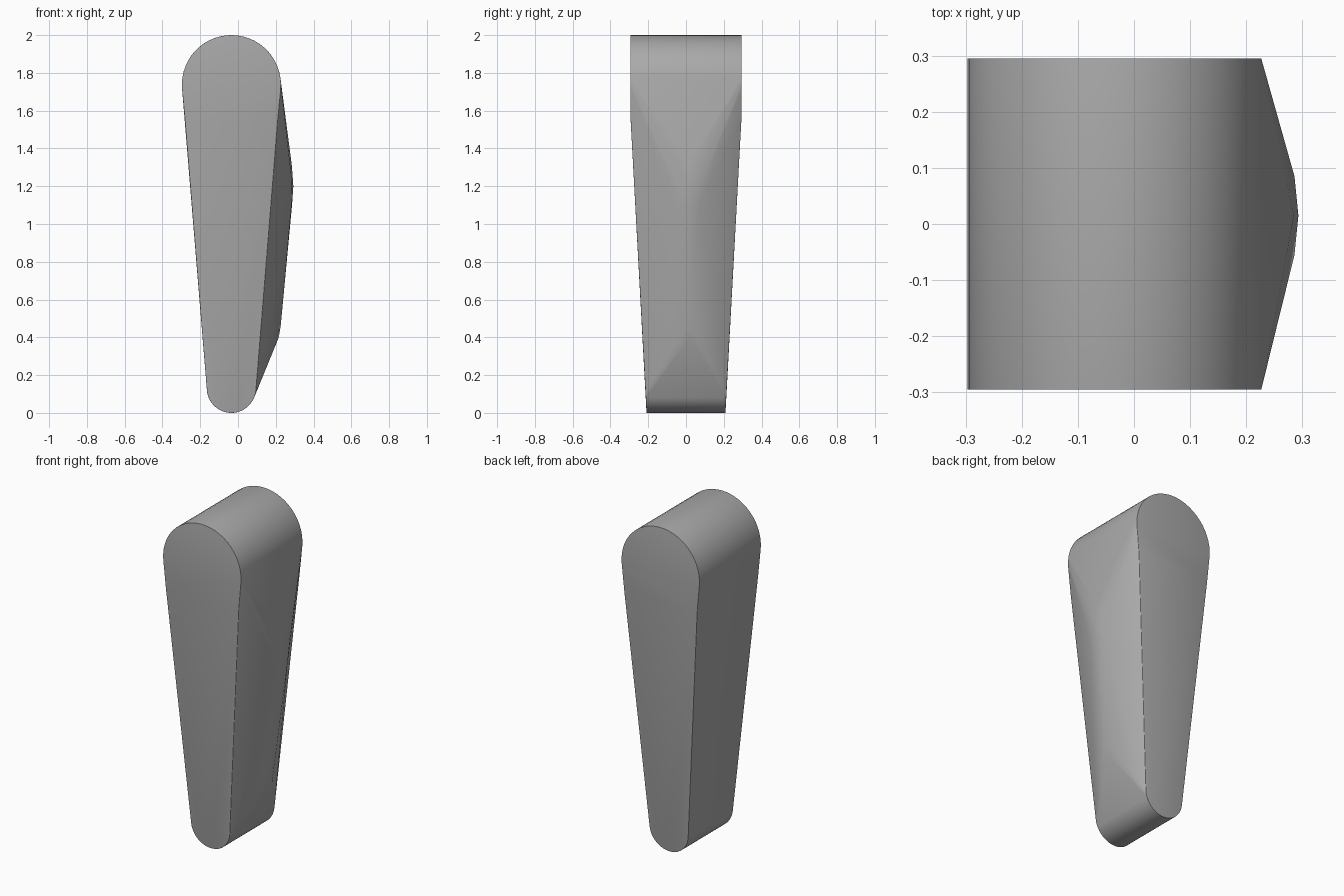
import bpy, bmesh
from math import pi, cos, sin, radians

cube = bpy.data.objects.get("Cube")
if cube:
    bpy.data.objects.remove(cube)

grey = bpy.data.materials.new("mid grey")
colour = (0.4, 0.4, 0.4, 1)
grey.use_nodes = True
grey.diffuse_color = colour
grey.node_tree.nodes["Principled BSDF"].inputs["Base Color"].default_value = colour

CENTRE = -0.035
TILT = 0.08  # lean of the straight flanks
bm = bmesh.new()


def arc(z, radius, start, end, half_depth, steps=28):
    """Matching arcs on the front and back faces."""
    for i in range(steps + 1):
        a = start + (end - start) * i / steps
        for side in (-1, 1):
            bm.verts.new((CENTRE + radius * cos(a), side * half_depth(a), z + radius * sin(a)))


# Large rounded head, narrow rounded foot
arc(1.738, 0.262, -TILT, pi + TILT, lambda a: 0.295)
arc(0.13, 0.13, pi + TILT, 2 * pi - TILT, lambda a: 0.215 + 0.006 * sin(a))

# Shoulder where the front and back begin to taper
for side in (-1, 1):
    for x in (-0.245, 0.245):
        bm.verts.new((CENTRE + x, side * 0.293, 1.55))

# Blunt ridge along the +x flank
for x, y, z in [(0.293, 0.015, 1.2), (0.286, 0.085, 1.22), (0.286, -0.055, 1.22),
                (0.285, 0.015, 1.31), (0.286, 0.015, 1.1), (0.283, 0.07, 1.1),
                (0.283, -0.04, 1.1), (0.226, 0.02, 0.46), (0.216, 0.02, 0.4)]:
    bm.verts.new((x, y, z))

# Skin the outline as one convex body
hull = bmesh.ops.convex_hull(bm, input=bm.verts[:])
spare = {g for g in hull["geom_interior"] + hull["geom_unused"] if isinstance(g, bmesh.types.BMVert)}
bmesh.ops.delete(bm, geom=list(spare), context="VERTS")
bmesh.ops.dissolve_limit(bm, angle_limit=radians(0.5), verts=bm.verts[:], edges=bm.edges[:])

# Soft rounded rims
rims = [e for e in bm.edges if len(e.link_faces) == 2 and e.calc_face_angle() > radians(40)]
bmesh.ops.bevel(bm, geom=rims, offset=0.018, segments=4, profile=0.5, affect="EDGES", clamp_overlap=True)
bmesh.ops.recalc_face_normals(bm, faces=bm.faces[:])

mesh = bpy.data.meshes.new("tapered_body")
bm.to_mesh(mesh)
bm.free()
mesh.materials.append(grey)
body = bpy.data.objects.new("tapered_body", mesh)
bpy.context.collection.objects.link(body)
bpy.ops.object.select_all(action="DESELECT")
body.select_set(True)
bpy.context.view_layer.objects.active = body
bpy.ops.object.shade_smooth_by_angle(angle=radians(35))
